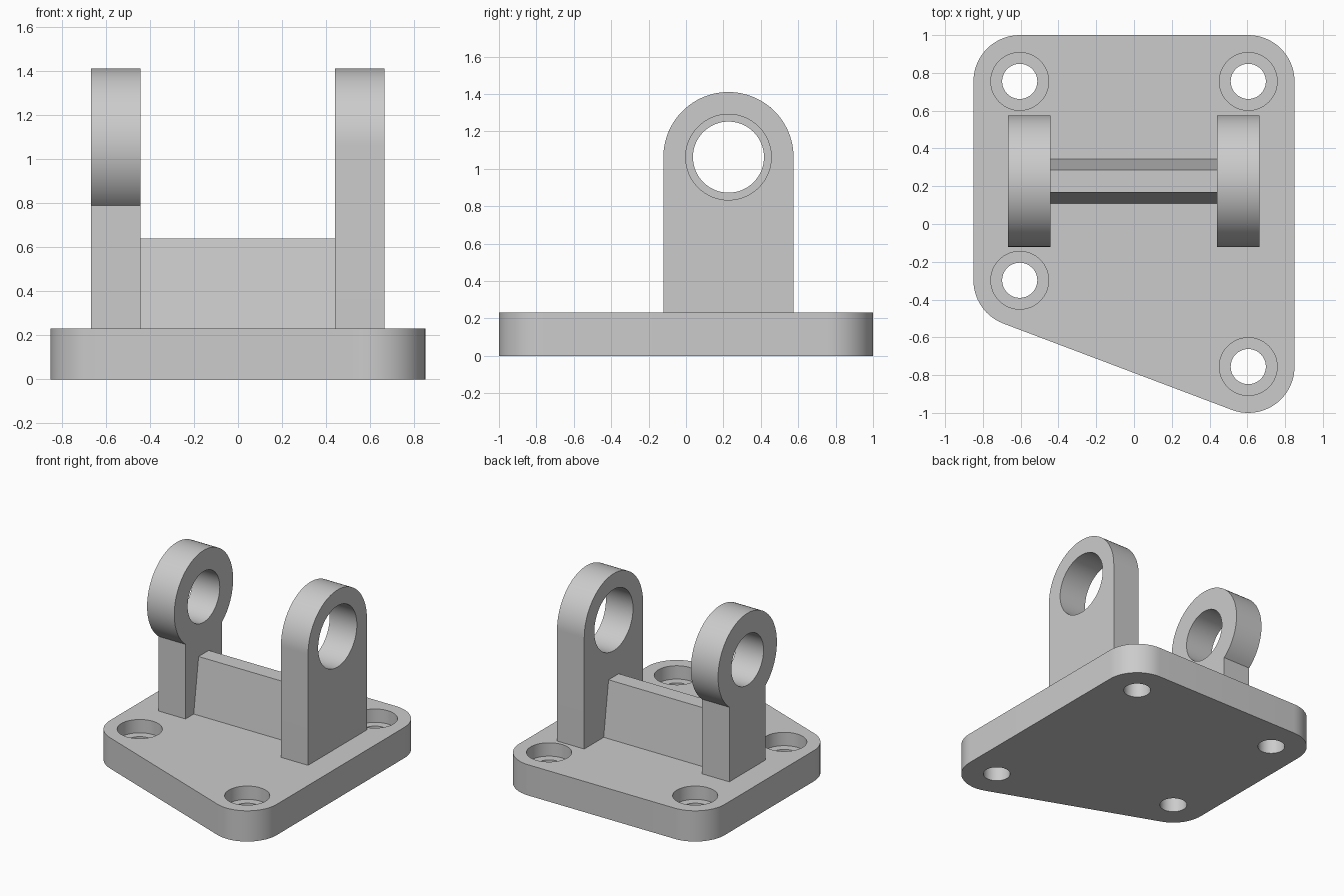
import bpy, bmesh, math
from mathutils import Vector

cube = bpy.data.objects.get("Cube")
if cube:
    bpy.data.objects.remove(cube, do_unlink=True)

grey = bpy.data.materials.new("plain grey")
grey.use_nodes = True
grey.diffuse_color = (0.6, 0.6, 0.6, 1)
grey.node_tree.nodes["Principled BSDF"].inputs["Base Color"].default_value = (0.6, 0.6, 0.6, 1)


def arc(cx, cy, r, start, end, steps):
    """Points along an arc, angles in radians."""
    angles = [start + (end - start) * i / steps for i in range(steps + 1)]
    return [(cx + r * math.cos(a), cy + r * math.sin(a)) for a in angles]


def circle(cx, cy, r, steps=64):
    return arc(cx, cy, r, 0, math.tau, steps)[:-1]


def prism(name, outline, low, high, axis="z"):
    """Extrude a 2D outline along z (outline in x, y) or along x (outline in y, z)."""
    bm = bmesh.new()
    place = (lambda p: (low, *p)) if axis == "x" else (lambda p: (*p, low))
    face = bm.faces.new([bm.verts.new(place(p)) for p in outline])
    depth = high - low
    move = Vector((depth, 0, 0)) if axis == "x" else Vector((0, 0, depth))
    new = bmesh.ops.extrude_face_region(bm, geom=[face])["geom"]
    bmesh.ops.translate(bm, vec=move, verts=[g for g in new if isinstance(g, bmesh.types.BMVert)])
    bmesh.ops.recalc_face_normals(bm, faces=bm.faces)
    mesh = bpy.data.meshes.new(name)
    bm.to_mesh(mesh)
    bm.free()
    mesh.materials.append(grey)
    obj = bpy.data.objects.new(name, mesh)
    bpy.context.collection.objects.link(obj)
    return obj


def activate(obj):
    bpy.ops.object.select_all(action="DESELECT")
    obj.select_set(True)
    bpy.context.view_layer.objects.active = obj


def drill(obj, cutter):
    """Subtract the cutter and discard it."""
    cutter.hide_render = True
    mod = obj.modifiers.new("hole", "BOOLEAN")
    mod.operation, mod.solver, mod.object = "DIFFERENCE", "EXACT", cutter
    activate(obj)
    bpy.ops.object.modifier_apply(modifier=mod.name)
    bpy.data.objects.remove(cutter, do_unlink=True)


def smooth(obj):
    activate(obj)
    bpy.ops.object.shade_smooth_by_angle(angle=math.radians(30))


# Base plate: four round corners, the front edge slanted
BASE_TOP, CORNER = 0.23, 0.245
HX = 0.605
BACK, LEFT_FRONT, RIGHT_FRONT = 0.755, -0.298, -0.755
slant = math.atan2(RIGHT_FRONT - LEFT_FRONT, 2 * HX) - math.pi / 2
outline = (arc(HX, BACK, CORNER, 0, math.pi / 2, 16)
           + arc(-HX, BACK, CORNER, math.pi / 2, math.pi, 16)
           + arc(-HX, LEFT_FRONT, CORNER, math.pi, math.tau + slant, 14)
           + arc(HX, RIGHT_FRONT, CORNER, slant, 0, 20))
base = prism("base_plate", outline, 0, BASE_TOP)

# Counterbored screw holes
for x, y in [(HX, BACK), (-HX, BACK), (-HX, LEFT_FRONT), (HX, RIGHT_FRONT)]:
    drill(base, prism("bore_cutter", circle(x, y, 0.153), 0.13, 0.4))
    drill(base, prism("screw_cutter", circle(x, y, 0.093), -0.2, 0.3))
smooth(base)

# Pivot arms: round eye on a stem, one stem full width and one narrow
EYE_Y, EYE_Z, EYE_R = 0.227, 1.062, 0.348


def pivot_arm(name, x0, x1, half_width, hole):
    a = math.acos(half_width / EYE_R)
    shape = arc(EYE_Y, EYE_Z, EYE_R, -a, math.pi + a, 64)
    shape += [(EYE_Y - half_width, BASE_TOP), (EYE_Y + half_width, BASE_TOP)]
    arm = prism(name, shape, x0, x1, "x")
    drill(arm, prism("eye_cutter", circle(EYE_Y, EYE_Z, hole), x0 - 0.1, x1 + 0.1, "x"))
    smooth(arm)


pivot_arm("wide_arm", 0.44, 0.665, EYE_R, 0.229)
pivot_arm("narrow_arm", -0.668, -0.443, 0.215, 0.19)

# Tapered web joining the arms
web = [(EYE_Y - 0.118, BASE_TOP), (EYE_Y + 0.118, BASE_TOP),
       (EYE_Y + 0.06, 0.638), (EYE_Y - 0.06, 0.638)]
prism("cross_web", web, -0.443, 0.44, "x")
